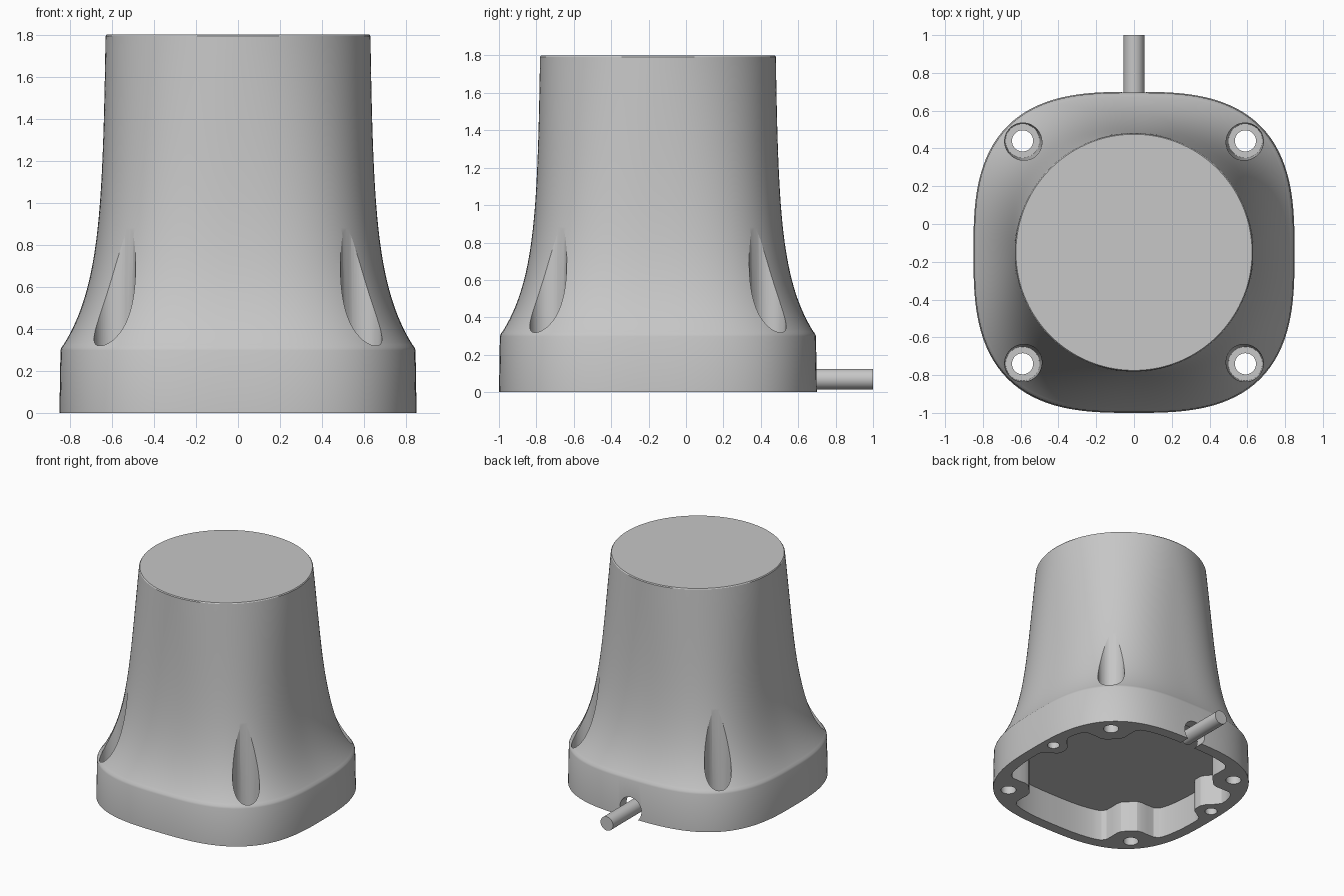
import bpy, bmesh, math
from mathutils import Matrix, Vector

if "Cube" in bpy.data.objects:
    bpy.data.objects.remove(bpy.data.objects["Cube"])

CY = -0.15      # centre of the housing in y
HOLE = 0.59     # corner screw offset from the centre
SEGS = 144

grey = bpy.data.materials.new("light_grey")
grey.use_nodes = True
colour = (0.57, 0.57, 0.57, 1)
grey.diffuse_color = colour
grey.node_tree.nodes["Principled BSDF"].inputs["Base Color"].default_value = colour


def add_object(name, bm):
    bmesh.ops.recalc_face_normals(bm, faces=bm.faces)
    mesh = bpy.data.meshes.new(name)
    bm.to_mesh(mesh)
    bm.free()
    mesh.materials.append(grey)
    obj = bpy.data.objects.new(name, mesh)
    bpy.context.collection.objects.link(obj)
    return obj


def loft(name, rings):
    """Skin a stack of (z, radius function of angle) rings and cap both ends."""
    bm = bmesh.new()
    loops = []
    for z, radius in rings:
        loop = []
        for i in range(SEGS):
            a = math.tau * i / SEGS
            r = radius(a)
            loop.append(bm.verts.new((r * math.cos(a), CY + r * math.sin(a), z)))
        loops.append(loop)
    for low, high in zip(loops, loops[1:]):
        for i in range(SEGS):
            j = (i + 1) % SEGS
            bm.faces.new((low[i], low[j], high[j], high[i]))
    bm.faces.new(loops[0][::-1])
    bm.faces.new(loops[-1])
    return add_object(name, bm)


def rod(name, start, end, radius, end_radius=None):
    start, end = Vector(start), Vector(end)
    axis = end - start
    bm = bmesh.new()
    bmesh.ops.create_cone(bm, cap_ends=True, segments=48, radius1=radius,
                          radius2=end_radius or radius, depth=axis.length,
                          matrix=Matrix.Translation((start + end) / 2)
                          @ axis.to_track_quat("Z", "Y").to_matrix().to_4x4())
    return add_object(name, bm)


def squircle(size, power):
    return lambda a: size * (abs(math.cos(a)) ** power + abs(math.sin(a)) ** power) ** (-1 / power)


def cut(target, cutter):
    mod = target.modifiers.new("cut", "BOOLEAN")
    mod.operation = "DIFFERENCE"
    mod.solver = "EXACT"
    mod.object = cutter
    bpy.context.view_layer.objects.active = target
    bpy.ops.object.modifier_apply(modifier=mod.name)
    bpy.data.objects.remove(cutter)


# Housing: rounded square foot flaring up into a round neck
def neck_size(z):
    return 0.629 + 0.016 * (1.8 - z) / 1.5 + 0.195 * math.exp((0.31 - z) / 0.3)


FOOT = 2.9
rings = [(0, squircle(0.85, FOOT)), (0.298, squircle(0.845, FOOT)), (0.312, squircle(0.84, FOOT))]
STEPS = 36
for i in range(STEPS + 1):
    t = (i / STEPS) ** 1.4
    z = 0.325 + 1.468 * t
    rings.append((z, squircle(neck_size(z), FOOT - (FOOT - 2) * t ** 1.3)))
rings.append((1.8, squircle(0.625, 2)))
housing = loft("housing", rings)

# Hollow underside, narrowed where the screw bosses stand
wall = squircle(0.765, FOOT)
BOSSES = [(math.pi / 4 + k * math.pi / 2, 0.17, 0.19) for k in range(4)]
BOSSES += [(0.17, 0.12, 0.14), (math.pi - 0.17, 0.12, 0.14)]


def cavity_radius(a):
    r = wall(a)
    for centre, depth, width in BOSSES:
        d = (a - centre + math.pi) % math.tau - math.pi
        r -= depth * math.exp(-(abs(d) / width) ** 4)
    return r


cut(housing, loft("cavity_cutter", [(-0.1, cavity_radius), (0.25, cavity_radius)]))

# Corner screw holes with deep tapered counterbores, and blind side holes
for sx in (-1, 1):
    for sy in (-1, 1):
        x, y = sx * HOLE, CY + sy * HOLE
        cut(housing, rod("counterbore_cutter", (x, y, 0.12), (x, y, 1.2), 0.09, 0.114))
        cut(housing, rod("screw_cutter", (x, y, -0.1), (x, y, 0.3), 0.056))
    x, y = sx * 0.76, CY + 0.13
    cut(housing, rod("side_hole_cutter", (x, y, -0.1), (x, y, 0.2), 0.045))

# Cable notch through the back wall
cut(housing, rod("notch_cutter", (0, 0.45, 0.07), (0, 0.85, 0.07), 0.095))

# Cable
cable = rod("cable", (0, 0.6, 0.07), (0, 1, 0.07), 0.055)

for obj in (housing, cable):
    bpy.ops.object.select_all(action="DESELECT")
    obj.select_set(True)
    bpy.context.view_layer.objects.active = obj
    bpy.ops.object.shade_smooth_by_angle(angle=math.radians(22))
